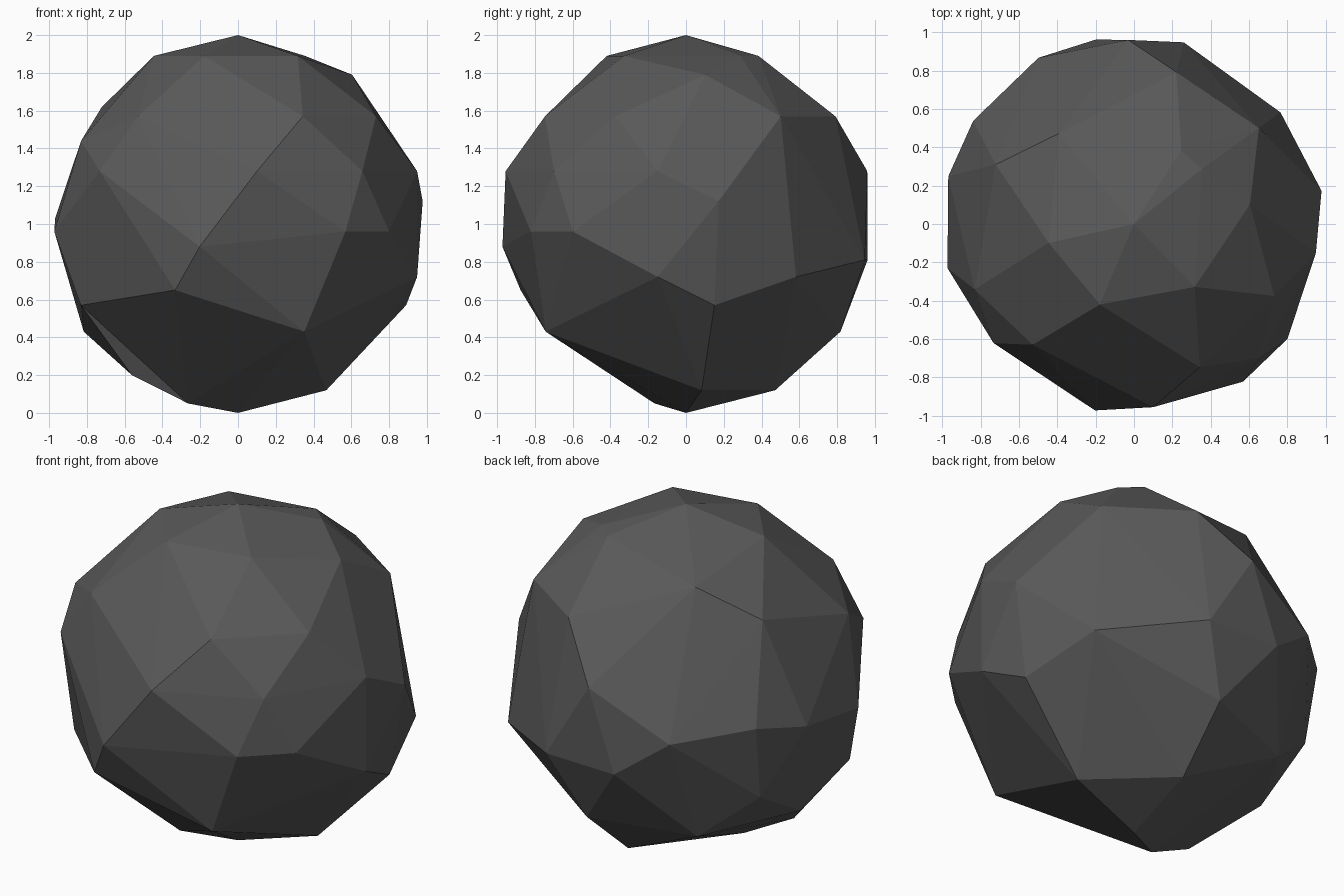
import bpy, bmesh, math

if "Cube" in bpy.data.objects:
    bpy.data.objects.remove(bpy.data.objects["Cube"])

# faceted stone ball: corners on a unit sphere, as {height: [compass angles]}
RINGS = {
    1.0: [0],
    0.89: [-113, -46, -167.5, 57.3, 39],
    0.79: [129.7, 9.6],
    0.62: [156.7],
    0.57: [-27.2, -65.3, -130, 37.6, 74.4],
    0.44: [-157.7],
    0.28: [-139.7, -46.7, -9, -84, 91.8],
    0.12: [10],
    0.09: [147.3],
    0.03: [165.6, 119.9],
    -0.04: [-55.3, -36.8, -166.7],
    -0.12: [-101.8],
    -0.19: [74.7, 101.7],
    -0.28: [37.3, -9],
    -0.35: [-110.8, 150.2],
    -0.43: [9.6, -157.1],
    -0.57: [-64.7, 84.4, 173.7],
    -0.61: [129.4],
    -0.80: [-159.4],
    -0.88: [10, 84],
    -0.95: [-147.8],
    -1.0: [0],
}

bm = bmesh.new()
corner = {}
for h, angles in RINGS.items():
    r = math.sqrt(max(0.0, 1 - h * h))
    for a in angles:
        t = math.radians(a)
        corner[h, a] = bm.verts.new((r * math.cos(t), r * math.sin(t), 1 + h))

# flat facets between the corners
bmesh.ops.convex_hull(bm, input=bm.verts[:])

# small dent low on the front left: turn one edge inward
edge = bm.edges.get((corner[-0.35, -110.8], corner[-0.80, -159.4]))
if edge:
    bmesh.ops.rotate_edges(bm, edges=[edge], use_ccw=False)
bmesh.ops.recalc_face_normals(bm, faces=bm.faces[:])

mesh = bpy.data.meshes.new("stone")
bm.to_mesh(mesh)
bm.free()
stone = bpy.data.objects.new("stone", mesh)
bpy.context.collection.objects.link(stone)

# one dark grey colour
grey = bpy.data.materials.new("dark grey stone")
grey.diffuse_color = (0.1, 0.1, 0.1, 1)
grey.use_nodes = True
grey.node_tree.nodes["Principled BSDF"].inputs["Base Color"].default_value = grey.diffuse_color
mesh.materials.append(grey)
